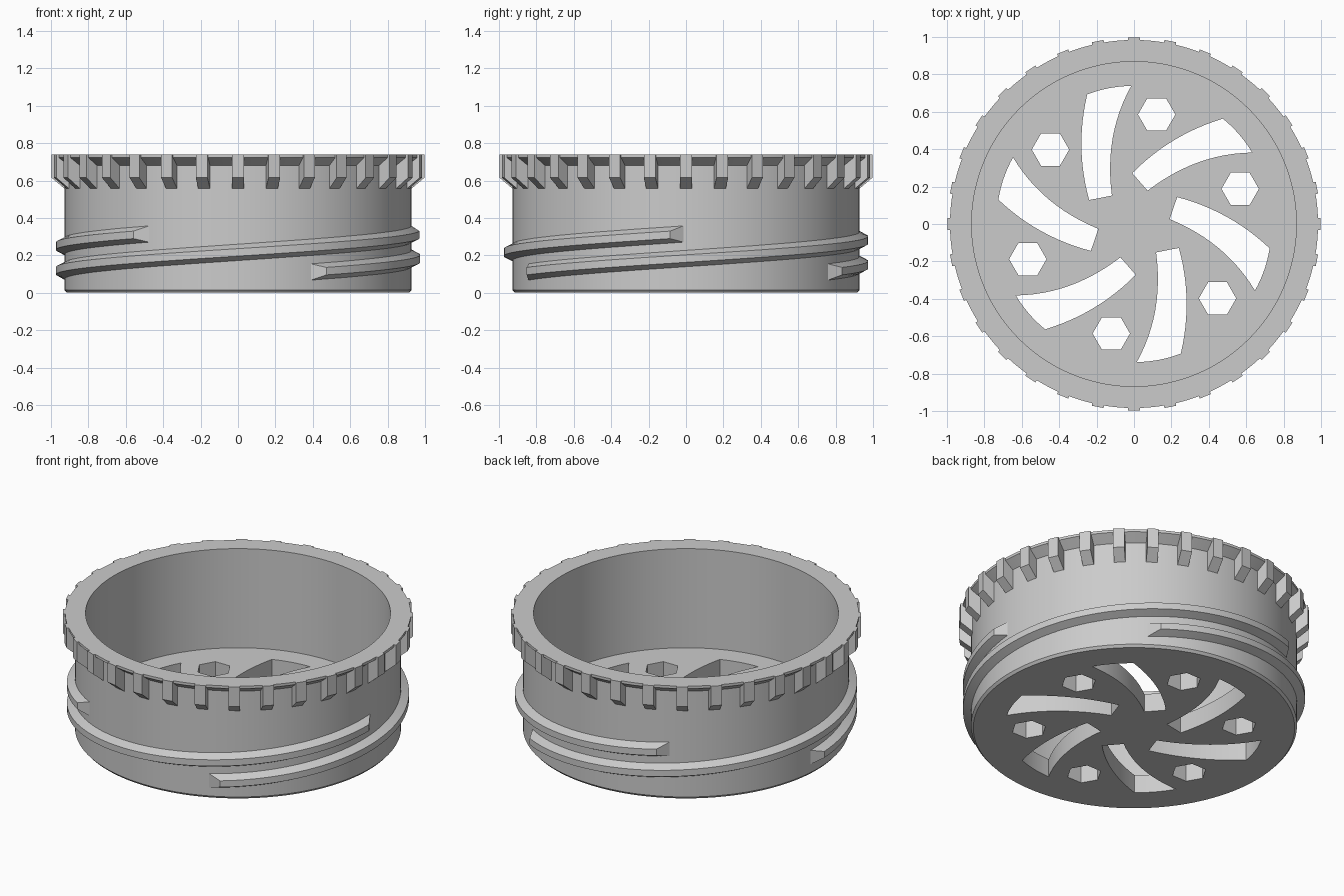
import bpy
import bmesh
from math import radians, cos, sin, pi, tau
from mathutils import Matrix, Vector

cube = bpy.data.objects.get("Cube")
if cube:
    bpy.data.objects.remove(cube)

SEGMENTS = 144
TOP = 0.738
FLOOR = 0.115

grey = bpy.data.materials.new("plain_grey")
grey.use_nodes = True
grey.diffuse_color = (0.6, 0.6, 0.6, 1)
grey.node_tree.nodes["Principled BSDF"].inputs["Base Color"].default_value = (0.6, 0.6, 0.6, 1)


def polar(r, a, z=0):
    return Vector((r * cos(a), r * sin(a), z))


def finish(name, bm, smooth=False):
    bmesh.ops.recalc_face_normals(bm, faces=bm.faces)
    mesh = bpy.data.meshes.new(name)
    bm.to_mesh(mesh)
    bm.free()
    mesh.materials.append(grey)
    obj = bpy.data.objects.new(name, mesh)
    bpy.context.collection.objects.link(obj)
    if smooth:
        bpy.ops.object.select_all(action="DESELECT")
        obj.select_set(True)
        bpy.context.view_layer.objects.active = obj
        bpy.ops.object.shade_smooth_by_angle(angle=radians(30))
    return obj


def skin(bm, rings, loop_rings=False, loop_points=False):
    """Join successive rows of points with quads."""
    rows = [[bm.verts.new(p) for p in ring] for ring in rings]
    n = len(rows[0])
    for i in range(len(rows) if loop_rings else len(rows) - 1):
        a, b = rows[i], rows[(i + 1) % len(rows)]
        for j in range(n if loop_points else n - 1):
            k = (j + 1) % n
            bm.faces.new((a[j], a[k], b[k], b[j]))
    return rows


# Cup wall with chamfered foot and flared rim
wall = [(0.915, 0), (0.928, 0.015), (0.928, 0.68), (0.984, 0.722),
        (0.984, TOP), (0.868, TOP), (0.868, FLOOR)]
bm = bmesh.new()
skin(bm, [[polar(r, tau * i / SEGMENTS, z) for r, z in wall]
          for i in range(SEGMENTS)], loop_rings=True)
finish("cup_wall", bm, smooth=True)

# Grip teeth around the rim
tooth = [(0.92, 0.55), (0.997, 0.615), (0.997, TOP), (0.98, TOP), (0.92, 0.7)]
TEETH = 32
bm = bmesh.new()
for i in range(TEETH):
    turn = Matrix.Rotation(tau * i / TEETH, 3, "Z")
    rows = skin(bm, [[turn @ Vector((r, side * 0.032, z)) for r, z in tooth]
                     for side in (-1, 1)], loop_points=True)
    for row in rows:
        bm.faces.new(row)
finish("grip_teeth", bm)

# Three-start screw thread, each start tapering at both ends
SPAN, RISE, TAPER, STEPS = radians(186), 0.205, radians(5), 64
thread = [(0.92, -0.048, 0), (0.974, -0.02, 1), (0.974, 0.02, 1), (0.92, 0.048, 0)]
for n, start in enumerate((-66, 54, 174)):
    rings = []
    for i in range(STEPS + 1):
        t = i / STEPS
        ring = []
        for r, dz, crest in thread:
            turn = SPAN * t + crest * TAPER * (1 - 2 * t)
            ring.append(polar(r, radians(start) + turn, 0.11 + RISE * turn / SPAN + dz))
        rings.append(ring)
    bm = bmesh.new()
    rows = skin(bm, rings, loop_points=True)
    bm.faces.new(rows[0])
    bm.faces.new(rows[-1])
    finish(f"screw_thread_{n + 1}", bm, smooth=True)


# Floor plate: filled outline with swirl slots and hexagonal holes
def bow(p, mid, q, steps=12):
    """Points on a smooth bend from p through mid to q, without q."""
    p, mid, q = (Vector((*v, 0)) for v in (p, mid, q))
    ctrl = 2 * mid - (p + q) / 2
    return [p * (1 - t) ** 2 + ctrl * 2 * t * (1 - t) + q * t * t
            for t in (i / steps for i in range(steps))]


inner_l, inner_r = (-0.24, 0.128), (-0.118, 0.152)
outer_r, outer_l = (-0.015, 0.738), (-0.25, 0.693)
slot = (bow(inner_r, (-0.114, 0.46), outer_r)
        + bow(outer_r, (-0.134, 0.726), outer_l)
        + bow(outer_l, (-0.281, 0.41), inner_l) + [Vector((*inner_l, 0))])

outlines = [[polar(0.915, tau * i / SEGMENTS) for i in range(SEGMENTS)]]
for i in range(6):
    turn = Matrix.Rotation(i * pi / 3, 3, "Z")
    outlines.append([turn @ p for p in slot])
    centre = polar(0.598, radians(78.3) + i * pi / 3)
    outlines.append([centre + polar(0.1, k * pi / 3) for k in range(6)])

curve = bpy.data.curves.new("floor_outline", "CURVE")
curve.dimensions = "2D"
curve.fill_mode = "BOTH"
curve.extrude = FLOOR / 2
for points in outlines:
    spline = curve.splines.new("POLY")
    spline.points.add(len(points) - 1)
    for target, p in zip(spline.points, points):
        target.co = (p.x, p.y, 0, 1)
    spline.use_cyclic_u = True
helper = bpy.data.objects.new("floor_helper", curve)
bpy.context.collection.objects.link(helper)
bpy.context.view_layer.update()
bm = bmesh.new()
bm.from_mesh(helper.to_mesh())
helper.to_mesh_clear()
bpy.data.objects.remove(helper)
bmesh.ops.remove_doubles(bm, verts=bm.verts, dist=0.0001)
bmesh.ops.translate(bm, verts=bm.verts, vec=(0, 0, FLOOR / 2))
finish("slotted_floor", bm, smooth=True)
